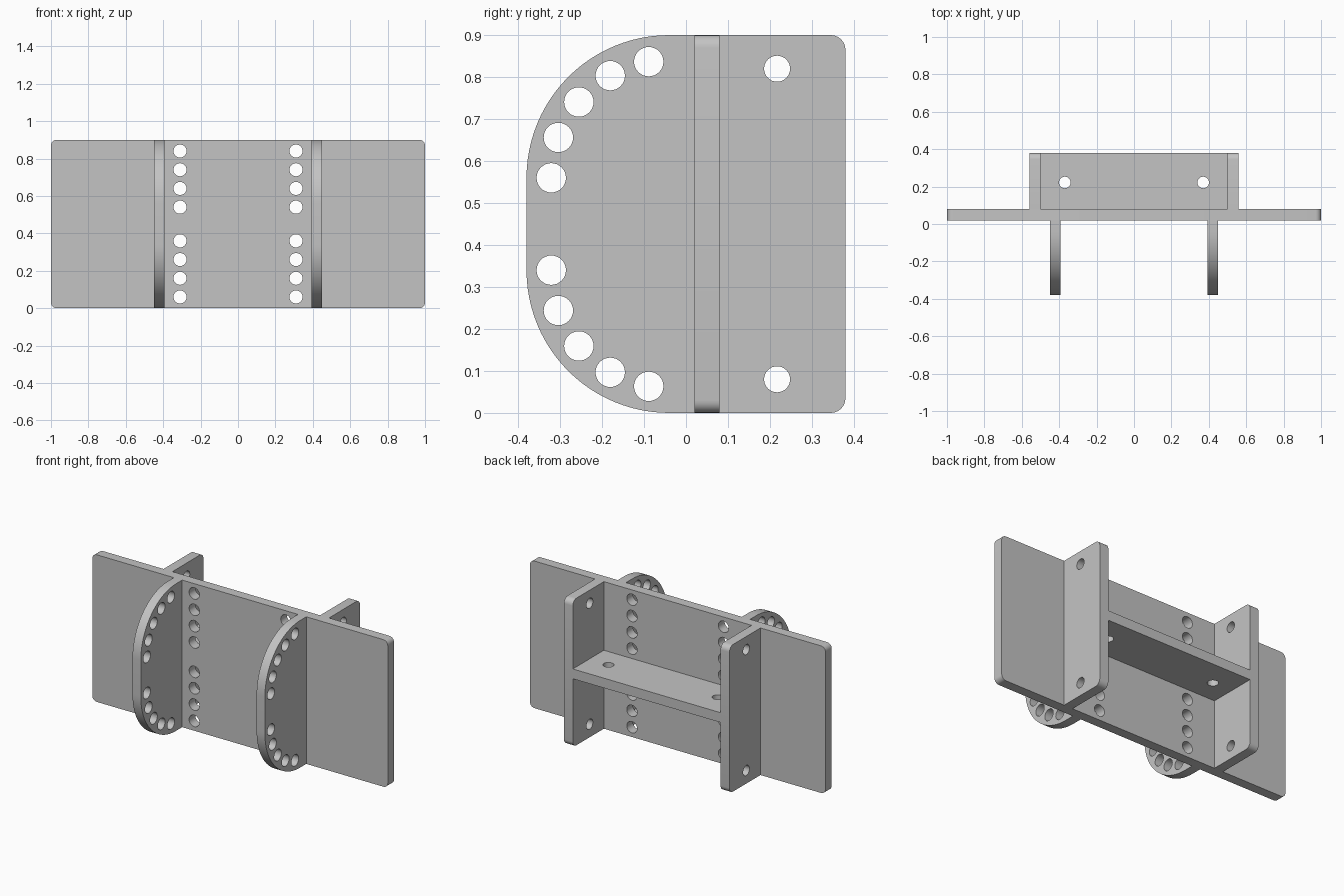
import bpy, bmesh, math
from mathutils import Vector

if "Cube" in bpy.data.objects:
    bpy.data.objects.remove(bpy.data.objects["Cube"])

steel = bpy.data.materials.new("plain grey")
steel.diffuse_color = (0.55, 0.55, 0.55, 1)
steel.use_nodes = True
steel.node_tree.nodes["Principled BSDF"].inputs["Base Color"].default_value = steel.diffuse_color


def arc(cu, cv, r, a0, a1, n):
    """Points along an arc, angles in degrees."""
    return [(cu + r * math.cos(math.radians(a0 + (a1 - a0) * i / n)),
             cv + r * math.sin(math.radians(a0 + (a1 - a0) * i / n))) for i in range(n + 1)]


def circle(cu, cv, r, n=32):
    return arc(cu, cv, r, 0, 360, n)[:-1]


def plate(name, outline, holes, lo, hi, axis):
    """Flat outline with holes, given thickness from lo to hi along an axis."""
    def place(u, v):
        return {"x": (lo, u, v), "y": (u, lo, v), "z": (u, v, lo)}[axis]
    step = Vector({"x": (1, 0, 0), "y": (0, 1, 0), "z": (0, 0, 1)}[axis]) * (hi - lo)
    bm = bmesh.new()
    edges = []
    for loop in [outline] + holes:
        vs = [bm.verts.new(place(u, v)) for u, v in loop]
        edges += [bm.edges.new((vs[i], vs[(i + 1) % len(vs)])) for i in range(len(vs))]
    bmesh.ops.triangle_fill(bm, edges=edges, use_beauty=True)
    ext = bmesh.ops.extrude_face_region(bm, geom=bm.faces[:], use_keep_orig=True)
    bmesh.ops.translate(bm, vec=step, verts=[g for g in ext["geom"] if isinstance(g, bmesh.types.BMVert)])
    bmesh.ops.recalc_face_normals(bm, faces=bm.faces[:])
    me = bpy.data.meshes.new(name)
    bm.to_mesh(me)
    bm.free()
    me.materials.append(steel)
    ob = bpy.data.objects.new(name, me)
    bpy.context.collection.objects.link(ob)
    bpy.ops.object.select_all(action="DESELECT")
    ob.select_set(True)
    bpy.context.view_layer.objects.active = ob
    bpy.ops.object.shade_smooth_by_angle(angle=math.radians(30))


H = 0.9

# Main upright plate with two columns of holes
r = 0.03
outline = (arc(1 - r, r, r, -90, 0, 6) + arc(1 - r, H - r, r, 0, 90, 6)
           + arc(-1 + r, H - r, r, 90, 180, 6) + arc(-1 + r, r, r, 180, 270, 6))
rows = [0.06 + 0.1 * k for k in range(4)] + [0.54 + 0.1 * k for k in range(4)]
plate("main_plate", outline, [circle(s * 0.31, z, 0.035) for s in (-1, 1) for z in rows],
      0.02, 0.08, "y")

# Front fins: D-shaped, holes along both quarter arcs
R = 0.34
d_shape = ([(0.02, 0), (0.02, H)] + arc(-0.04, H - R, R, 90, 180, 24)
           + arc(-0.04, R, R, 180, 270, 24))
d_holes = []
for k in range(5):
    a = math.radians(20 * k)
    u, dv = -0.04 - 0.281 * math.cos(a), 0.281 * math.sin(a)
    d_holes += [circle(u, H - R + dv, 0.035), circle(u, R - dv, 0.035)]

# Back fins: rounded outer corners, one hole near each end
r = 0.035
back_shape = ([(0.08, H), (0.08, 0)] + arc(0.38 - r, r, r, -90, 0, 6)
              + arc(0.38 - r, H - r, r, 0, 90, 6))
back_holes = [circle(0.217, z, 0.031) for z in (0.08, 0.82)]

for side, s in (("left", -1), ("right", 1)):
    plate("front_fin_" + side, d_shape, d_holes, s * 0.42 - 0.028, s * 0.42 + 0.028, "x")
    plate("back_fin_" + side, back_shape, back_holes, s * 0.53 - 0.03, s * 0.53 + 0.03, "x")

# Shelf between the back fins
plate("shelf", [(-0.5, 0.08), (0.5, 0.08), (0.5, 0.38), (-0.5, 0.38)],
      [circle(s * 0.37, 0.222, 0.031) for s in (-1, 1)], 0.42, 0.48, "z")
